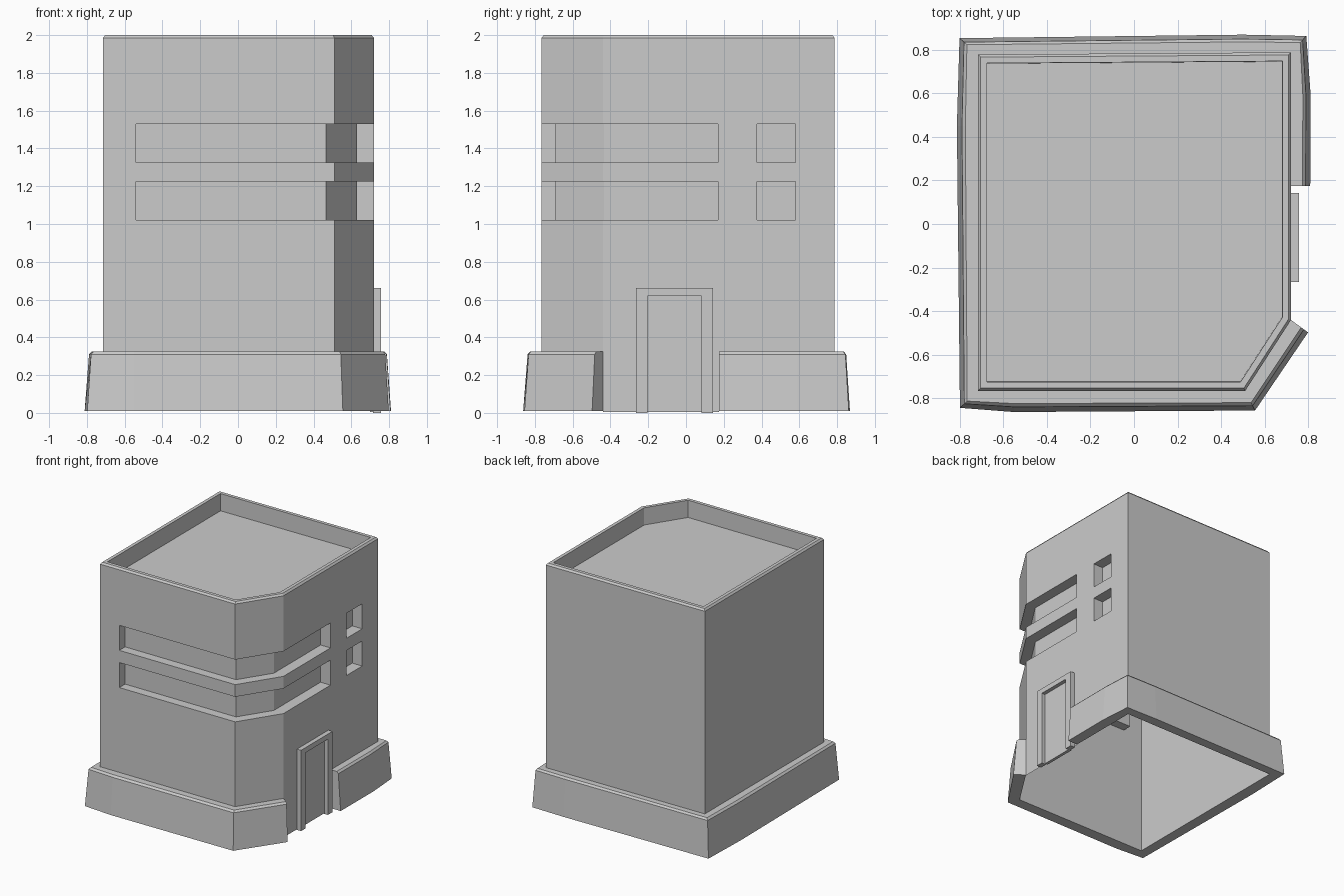
import bpy, bmesh
from mathutils import Vector

if "Cube" in bpy.data.objects:
    bpy.data.objects.remove(bpy.data.objects["Cube"])


def make(name, verts, faces):
    me = bpy.data.meshes.new(name)
    me.from_pydata(verts, [], faces)
    bm = bmesh.new()
    bm.from_mesh(me)
    bmesh.ops.recalc_face_normals(bm, faces=bm.faces)
    bm.to_mesh(me)
    bm.free()
    ob = bpy.data.objects.new(name, me)
    bpy.context.collection.objects.link(ob)
    return ob


def loft(name, rings, close=True, caps=True):
    """Bridge rings of equal length; close joins the last ring to the first."""
    n = len(rings[0])
    verts = [p for r in rings for p in r]
    faces = []
    for k in range(len(rings) if close else len(rings) - 1):
        a, b = k * n, (k + 1) % len(rings) * n
        faces += [(a + i, a + (i + 1) % n, b + (i + 1) % n, b + i) for i in range(n)]
    if caps:
        faces += [tuple(range(n)), tuple(range(len(verts) - n, len(verts)))]
    return make(name, verts, faces)


def prism(name, pts, z0, z1):
    return loft(name, [[(x, y, z) for x, y in pts] for z in (z0, z1)], close=False)


def box_pts(x0, x1, y0, y1):
    return [(x0, y0), (x1, y0), (x1, y1), (x0, y1)]


def inset(pts, d):
    """Offset a counter-clockwise outline inwards."""
    out = []
    for i, p in enumerate(pts):
        p, a, b = Vector(p), Vector(pts[i - 1]), Vector(pts[(i + 1) % len(pts)])
        e, f = (p - a).normalized(), (b - p).normalized()
        n1, n2 = Vector((-e.y, e.x)), Vector((-f.y, f.x))
        out.append(tuple(p + (n1 + n2) * d / (1 + n1.dot(n2))))
    return out


# Tower body with bevelled parapet and sunken roof
plan = [(-0.715, -0.765), (0.51, -0.765), (0.72, -0.44), (0.72, 0.787), (-0.715, 0.777)]
steps = [(0, 0.325), (0, 1.985), (0.012, 2.0), (0.04, 2.0), (0.042, 1.86)]
body = loft("tower_body", [[(x, y, z) for x, y in inset(plan, d)] for d, z in steps], close=False)

# Window recesses: wrap-around strips and small square openings
strip = [(-0.54, -1), (1, -1), (1, 0.17), (0.63, 0.17), (0.63, -0.435), (0.465, -0.69), (-0.54, -0.69)]
for z0, z1 in ((1.02, 1.225), (1.325, 1.53)):
    for label, pts in (("strip", strip), ("square", box_pts(0.63, 1, 0.375, 0.58))):
        cutter = prism("window_cutter_" + label, pts, z0, z1)
        cutter.hide_render = True
        mod = body.modifiers.new("window", 'BOOLEAN')
        mod.operation = 'DIFFERENCE'
        mod.solver = 'EXACT'
        mod.object = cutter

# Bake the recesses and open the underside
dg = bpy.context.evaluated_depsgraph_get()
baked = bpy.data.meshes.new_from_object(body.evaluated_get(dg))
body.modifiers.clear()
body.data = baked
for ob in [o for o in bpy.data.objects if o.name.startswith("window_cutter")]:
    bpy.data.objects.remove(ob)
bm = bmesh.new()
bm.from_mesh(baked)
low = [f for f in bm.faces if all(v.co.z < 0.33 for v in f.verts)]
bmesh.ops.delete(bm, geom=low, context='FACES_ONLY')
bm.to_mesh(baked)
bm.free()

# Wall continuing to the ground around the door
make("entrance_wall", [(0.72, -0.44, 0.005), (0.72, 0.175, 0.005), (0.72, 0.175, 0.325), (0.72, -0.44, 0.325)],
     [(0, 1, 2, 3)])

# Sloped foundation skirt: (wall point, outer foot point)
path = [((0.72, 0.175), (0.808, 0.175)), ((0.72, 0.59), (0.81, 0.59)),
        ((0.72, 0.787), (0.79, 0.862)), ((0.5, 0.785), (0.5, 0.868)),
        ((-0.715, 0.777), (-0.8, 0.852)), ((-0.715, 0.45), (-0.812, 0.45)),
        ((-0.715, -0.765), (-0.798, -0.843)), ((-0.55, -0.765), (-0.55, -0.862)),
        ((0.51, -0.765), (0.555, -0.855)), ((0.72, -0.44), (0.798, -0.497))]
section = [(0, 0.01), (1, 0.01), (0.76, 0.31), (0.6, 0.325), (0, 0.325)]
loft("foundation_skirt", [[(*Vector(a).lerp(Vector(b), t), z) for t, z in section] for a, b in path], close=False)

# Door frame and door
outline = [(-0.265, 0), (-0.265, 0.662), (0.142, 0.662), (0.142, 0),
           (0.082, 0), (0.082, 0.62), (-0.205, 0.62), (-0.205, 0)]
loft("door_frame", [[(x, y, z) for y, z in outline] for x in (0.715, 0.757)], close=False)
prism("door_panel", box_pts(0.7, 0.725, -0.205, 0.082), 0.005, 0.62)
